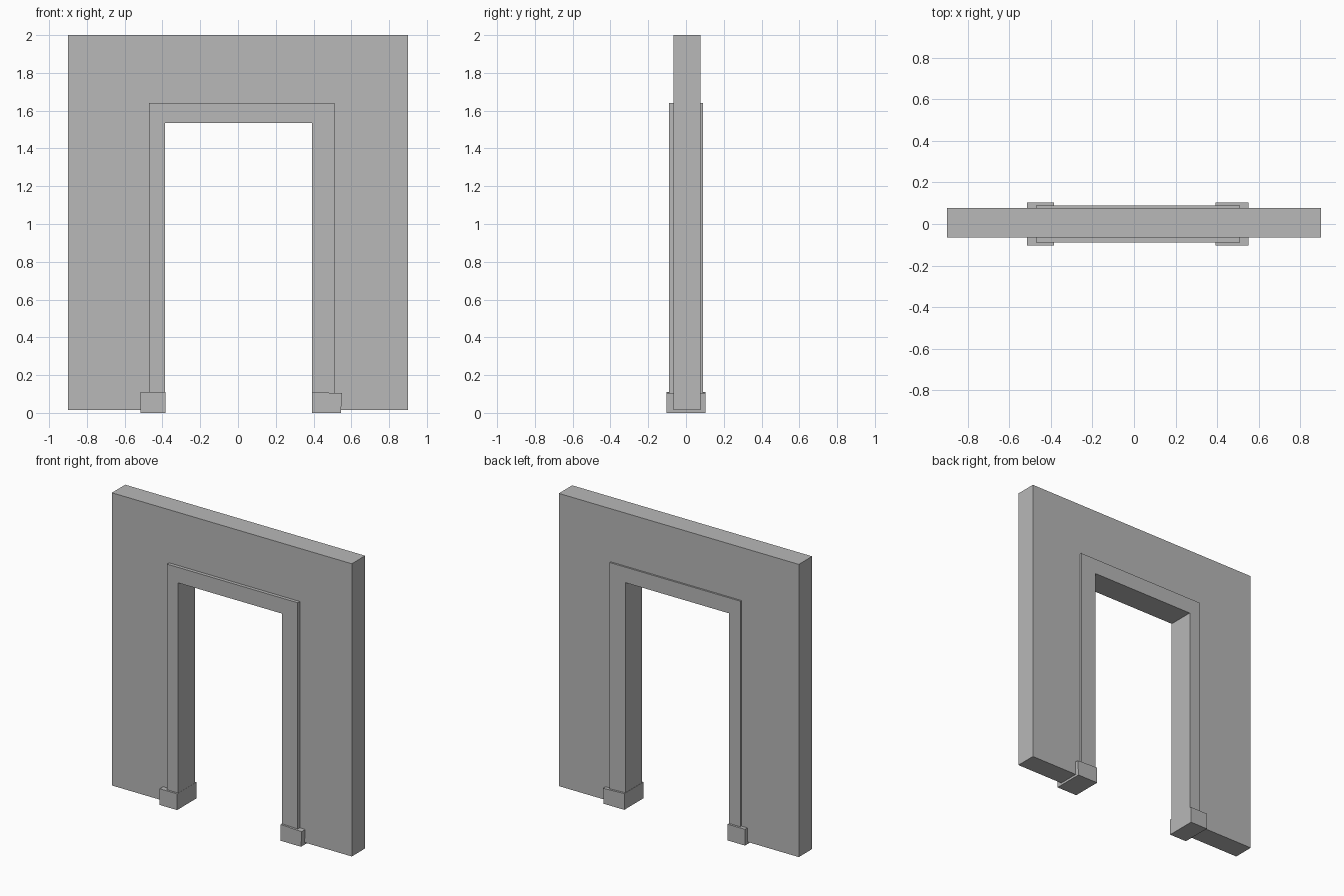
import bpy, bmesh

if "Cube" in bpy.data.objects:
    bpy.data.objects.remove(bpy.data.objects["Cube"])

stone = bpy.data.materials.new("stone grey")
stone.diffuse_color = (0.48, 0.48, 0.48, 1)
stone.use_nodes = True
stone.node_tree.nodes["Principled BSDF"].inputs["Base Color"].default_value = stone.diffuse_color


def extrude_profile(name, points, y0, y1):
    """Extrude a closed XZ outline from y0 to y1."""
    bm = bmesh.new()
    face = bm.faces.new([bm.verts.new((x, y0, z)) for x, z in points])
    ext = bmesh.ops.extrude_face_region(bm, geom=[face])
    new = [v for v in ext["geom"] if isinstance(v, bmesh.types.BMVert)]
    bmesh.ops.translate(bm, verts=new, vec=(0, y1 - y0, 0))
    bmesh.ops.recalc_face_normals(bm, faces=bm.faces)
    mesh = bpy.data.meshes.new(name)
    bm.to_mesh(mesh)
    bm.free()
    mesh.materials.append(stone)
    obj = bpy.data.objects.new(name, mesh)
    bpy.context.collection.objects.link(obj)
    return obj


def arch(left, right, top, in_left, in_right, in_top, base):
    """Outline of a square-headed arch, open at the bottom."""
    return [(left, base), (left, top), (right, top), (right, base),
            (in_right, base), (in_right, in_top), (in_left, in_top), (in_left, base)]


# Wall slab; its opening edge is buried inside the door frame
extrude_profile("wall", arch(-0.9, 0.9, 2.0, -0.43, 0.46, 1.59, 0.015), -0.066, 0.077)

# Raised door frame that also lines the opening
extrude_profile("door_frame", arch(-0.47, 0.51, 1.64, -0.386, 0.393, 1.535, 0.1), -0.089, 0.089)

# Plinth blocks at the feet of the frame
extrude_profile("plinth_left",
                [(-0.515, 0), (-0.515, 0.11), (-0.385, 0.11), (-0.385, 0)], -0.103, 0.103)
extrude_profile("plinth_right",
                [(0.391, 0), (0.391, 0.11), (0.55, 0.104), (0.545, 0)], -0.103, 0.103)
